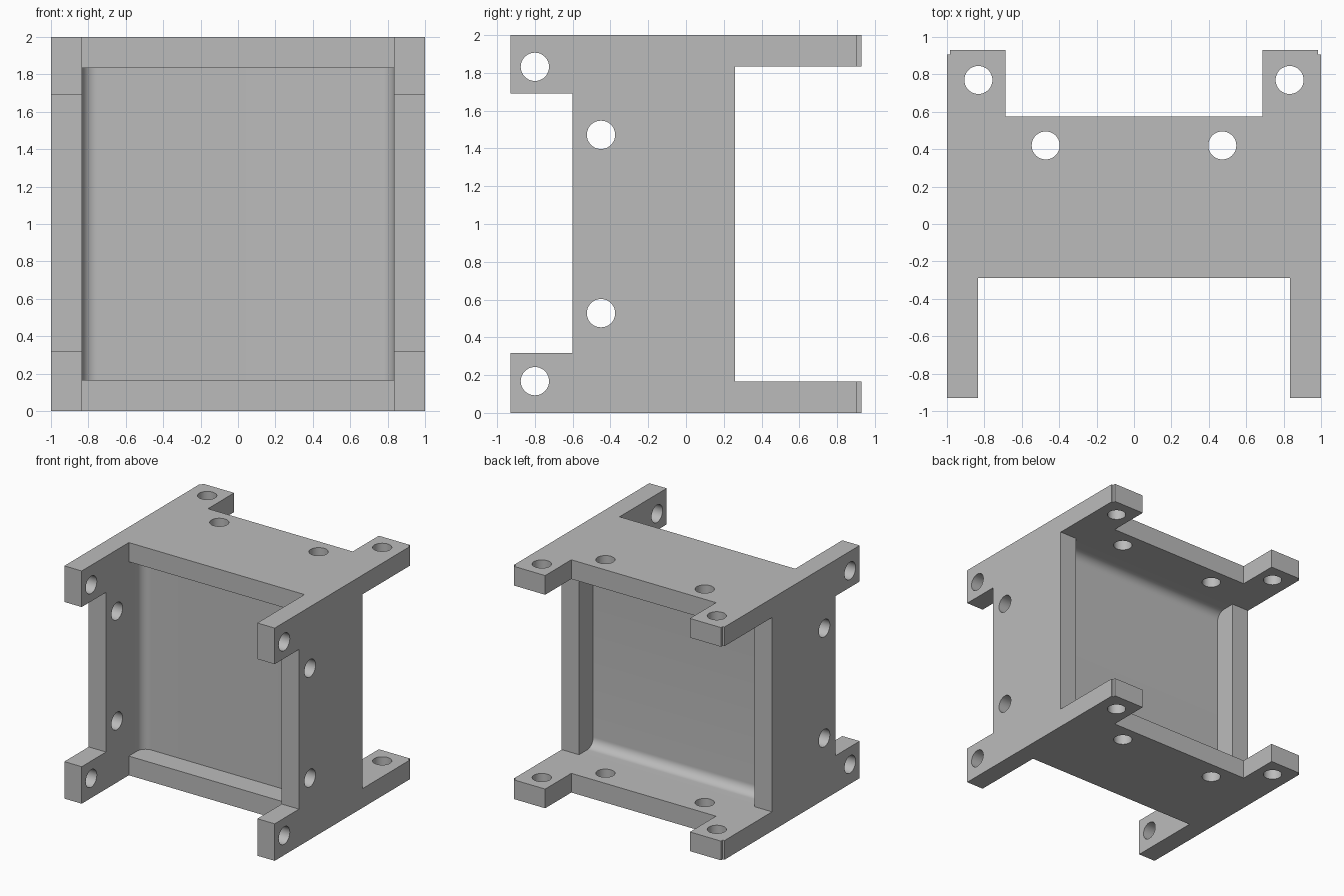
import bpy, bmesh
from math import sin, cos, pi

if "Cube" in bpy.data.objects:
    bpy.data.objects.remove(bpy.data.objects["Cube"], do_unlink=True)

WALL = 0.835           # inner face of the walls, measured from the centre
LOW, HIGH = 1 - WALL, 1 + WALL
FILLET, HOLE = 0.08, 0.075
OUT = 3                # overshoot for the cutters

grey = bpy.data.materials.new("machined_grey")
grey.use_nodes = True
colour = (0.5, 0.5, 0.5, 1)
grey.diffuse_color = colour
grey.node_tree.nodes["Principled BSDF"].inputs["Base Color"].default_value = colour


def prism(name, outline, axis, lo, hi):
    """Extrude an outline along z (points are x, y) or along x (points are y, z)."""
    bm = bmesh.new()
    place = (lambda a, b, h: (a, b, h)) if axis == "z" else (lambda a, b, h: (h, a, b))
    face = bm.faces.new([bm.verts.new(place(a, b, lo)) for a, b in outline])
    top = bmesh.ops.extrude_face_region(bm, geom=[face])["geom"]
    shift = (0, 0, hi - lo) if axis == "z" else (hi - lo, 0, 0)
    bmesh.ops.translate(bm, vec=shift, verts=[v for v in top if isinstance(v, bmesh.types.BMVert)])
    bmesh.ops.recalc_face_normals(bm, faces=bm.faces)
    mesh = bpy.data.meshes.new(name)
    bm.to_mesh(mesh)
    bm.free()
    mesh.materials.append(grey)
    obj = bpy.data.objects.new(name, mesh)
    bpy.context.collection.objects.link(obj)
    return obj


def rect(a0, a1, b0, b1):
    return [(a0, b0), (a1, b0), (a1, b1), (a0, b1)]


def circle(a, b, r, n=48):
    return [(a + r * cos(2 * pi * i / n), b + r * sin(2 * pi * i / n)) for i in range(n)]


def pocket(half, floor, mouth, r, n=12):
    """Outline (across, depth) of a pocket with two rounded corners at its floor."""
    s = 1 if mouth > floor else -1
    arc = [(half - r + r * cos(t), floor + s * r * (1 - sin(t)))
           for t in (pi / 2 * i / n for i in range(n + 1))]
    return [(half, mouth)] + arc + [(-a, d) for a, d in reversed(arc)] + [(-half, mouth)]


frame = prism("bracket_frame", rect(-1, 1, -0.93, 0.93), "z", 0, 2)
cutters = []


def cut(outline, axis, lo=-OUT, hi=OUT):
    cutters.append(prism("cutter", outline, axis, lo, hi))


# Front: open channel between the side walls, then the pocket down to the web
cut(rect(-WALL, WALL, -OUT, -0.29), "z")
cut(pocket(WALL, -0.098, -0.6, FILLET), "z", LOW, HIGH)
# Back: open channel between the top and bottom plates, then the pocket
cut(rect(0.26, OUT, LOW, HIGH), "x")
cut([(d, a + 1) for a, d in pocket(WALL, 0.068, 0.5, FILLET)], "x", -WALL, WALL)
# Notches that leave the mounting ears
cut(rect(-OUT, -0.6, 0.318, 1.69), "x")
cut(rect(-0.688, 0.688, 0.575, OUT), "z")
for side in (-1, 1):
    # Small steps on the back corners
    cut(rect(*sorted((side * 0.983, side * OUT)), 0.906, OUT), "z")
    # Bolt holes through both plates and both walls
    cut(circle(side * 0.832, 0.77, HOLE), "z")
    cut(circle(side * 0.472, 0.42, HOLE), "z")
    cut(circle(-0.8, 1 + side * 0.832, HOLE), "x")
    cut(circle(-0.45, 1 + side * 0.472, HOLE), "x")

for cutter in cutters:
    cutter.hide_render = True
    mod = frame.modifiers.new("cut", "BOOLEAN")
    mod.operation, mod.solver, mod.object = "DIFFERENCE", "EXACT", cutter

# Bake the cuts and drop the helpers
depsgraph = bpy.context.evaluated_depsgraph_get()
baked = bpy.data.meshes.new_from_object(frame.evaluated_get(depsgraph))
frame.modifiers.clear()
frame.data = baked
baked.materials.clear()
baked.materials.append(grey)
for poly in baked.polygons:
    poly.material_index = 0
for cutter in cutters:
    bpy.data.objects.remove(cutter, do_unlink=True)

bpy.ops.object.select_all(action="DESELECT")
frame.select_set(True)
bpy.context.view_layer.objects.active = frame
bpy.ops.object.shade_smooth_by_angle(angle=pi / 6)
